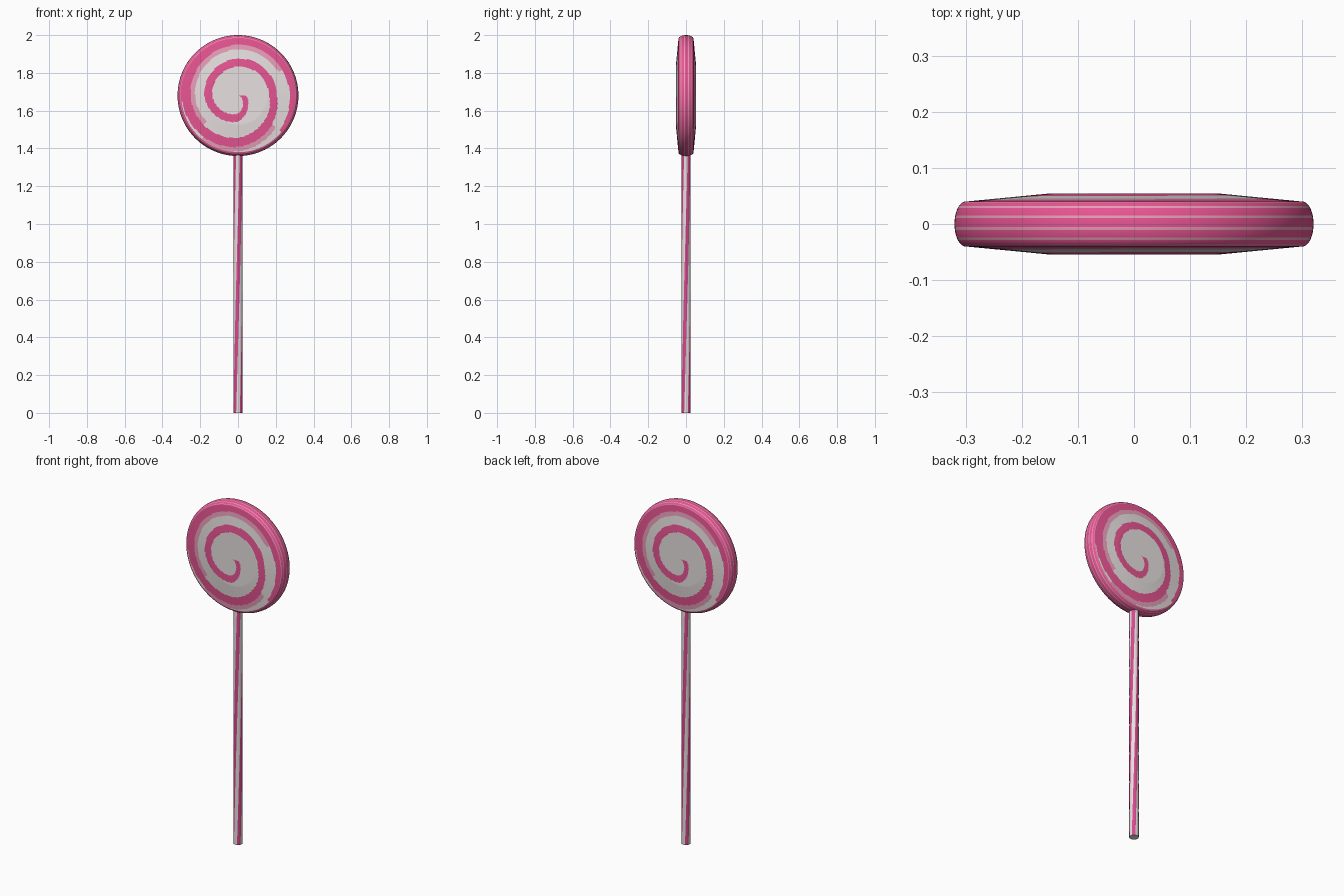
import bpy, bmesh, math

if "Cube" in bpy.data.objects:
    bpy.data.objects.remove(bpy.data.objects["Cube"])

CZ, R_FACE, R_OUT = 1.68, 0.30, 0.32
SEG, RINGS, RIM = 180, 60, 24


def material(name, rgb):
    m = bpy.data.materials.new(name)
    m.diffuse_color = (*rgb, 1)
    m.use_nodes = True
    m.node_tree.nodes["Principled BSDF"].inputs["Base Color"].default_value = m.diffuse_color
    return m


WHITE = material("sugar white", (0.86, 0.80, 0.80))
PINK = material("candy pink", (0.80, 0.09, 0.29))
PALE = material("pale pink", (0.80, 0.34, 0.48))
STICK_PINK = material("stick pink", (0.68, 0.065, 0.27))

# Swirl centreline: clockwise degrees from the right, radius
SWIRL = [(0, 0.02), (45, 0.053), (90, 0.117), (180, 0.157), (270, 0.175), (360, 0.185),
         (405, 0.217), (450, 0.248), (540, 0.275), (630, 0.293), (720, 0.297), (760, 0.31)]


def swirl_radius(a):
    for (a0, r0), (a1, r1) in zip(SWIRL, SWIRL[1:]):
        if a0 <= a <= a1:
            return r0 + (r1 - r0) * (a - a0) / (a1 - a0)
    return None


def face_colour(r, deg):
    """0 white, 1 pink, 2 pale pink, by distance from the swirl line."""
    result = 0
    for turn in range(3):
        a = deg + 360 * turn
        c = swirl_radius(a)
        if c is None:
            continue
        d = r - c
        if abs(d) < (0.021 if a < 400 else 0.024):
            return 1
        if 500 < a < 690 and -0.048 < d < 0:
            result = 2
        if 400 < a < 490 and 0 < d < 0.048:
            result = 2
    return result


def half_depth(r):
    return 0.054 if r < 0.155 else 0.054 - 0.014 * (r - 0.155) / (R_FACE - 0.155)


def finish(bm, name, mats):
    bmesh.ops.remove_doubles(bm, verts=bm.verts, dist=1e-5)
    bmesh.ops.recalc_face_normals(bm, faces=bm.faces)
    me = bpy.data.meshes.new(name)
    bm.to_mesh(me)
    bm.free()
    for m in mats:
        me.materials.append(m)
    ob = bpy.data.objects.new(name, me)
    bpy.context.collection.objects.link(ob)
    bpy.context.view_layer.objects.active = ob
    ob.select_set(True)
    bpy.ops.object.shade_smooth_by_angle(angle=math.radians(35))
    ob.select_set(False)
    return ob


# Candy disc: two swirled faces, the back being the front turned half round
bm = bmesh.new()
for side in (1, -1):
    centre = bm.verts.new((0, -side * 0.054, CZ))
    rows = []
    for i in range(1, RINGS + 1):
        r = R_FACE * i / RINGS
        y = -side * half_depth(r)
        rows.append([bm.verts.new((side * r * math.cos(t), y, CZ - r * math.sin(t)))
                     for t in (2 * math.pi * k / SEG for k in range(SEG))])
    for i in range(RINGS):
        for k in range(SEG):
            n = (k + 1) % SEG
            if i == 0:
                f = bm.faces.new((centre, rows[0][k], rows[0][n]))
            else:
                f = bm.faces.new((rows[i - 1][k], rows[i][k], rows[i][n], rows[i - 1][n]))
            f.material_index = face_colour(R_FACE * (i + 0.5) / RINGS, 360 * (k + 0.5) / SEG)

# Rounded rim with fine pale lines running round it
rows = []
for j in range(RIM + 1):
    u = math.pi * (j / RIM - 0.5)
    r, y = R_FACE + (R_OUT - R_FACE) * math.cos(u), 0.04 * math.sin(u)
    rows.append([bm.verts.new((r * math.cos(t), y, CZ - r * math.sin(t)))
                 for t in (2 * math.pi * k / SEG for k in range(SEG))])
for j in range(RIM):
    for k in range(SEG):
        n = (k + 1) % SEG
        f = bm.faces.new((rows[j][k], rows[j + 1][k], rows[j + 1][n], rows[j][n]))
        f.material_index = 2 if j % 4 == 2 else 1
finish(bm, "candy_disc", [WHITE, PINK, PALE])

# Stick: a cylinder whose columns twist, four pink stripes on white
bm = bmesh.new()
COLS, ROWS, TOP, RAD = 32, 24, 1.38, 0.025
rows = []
for i in range(ROWS + 1):
    z = TOP * i / ROWS
    ring = []
    for k in range(COLS):
        a = math.radians(-67.5 + 360 * k / COLS + 90 * z / TOP)
        ring.append(bm.verts.new((RAD * math.sin(a), -RAD * math.cos(a), z)))
    rows.append(ring)
for i in range(ROWS):
    for k in range(COLS):
        n = (k + 1) % COLS
        f = bm.faces.new((rows[i][k], rows[i][n], rows[i + 1][n], rows[i + 1][k]))
        f.material_index = 1 if k % 8 < 4 else 0
bm.faces.new(rows[0])
bm.faces.new(rows[-1])
finish(bm, "stick", [WHITE, STICK_PINK])
